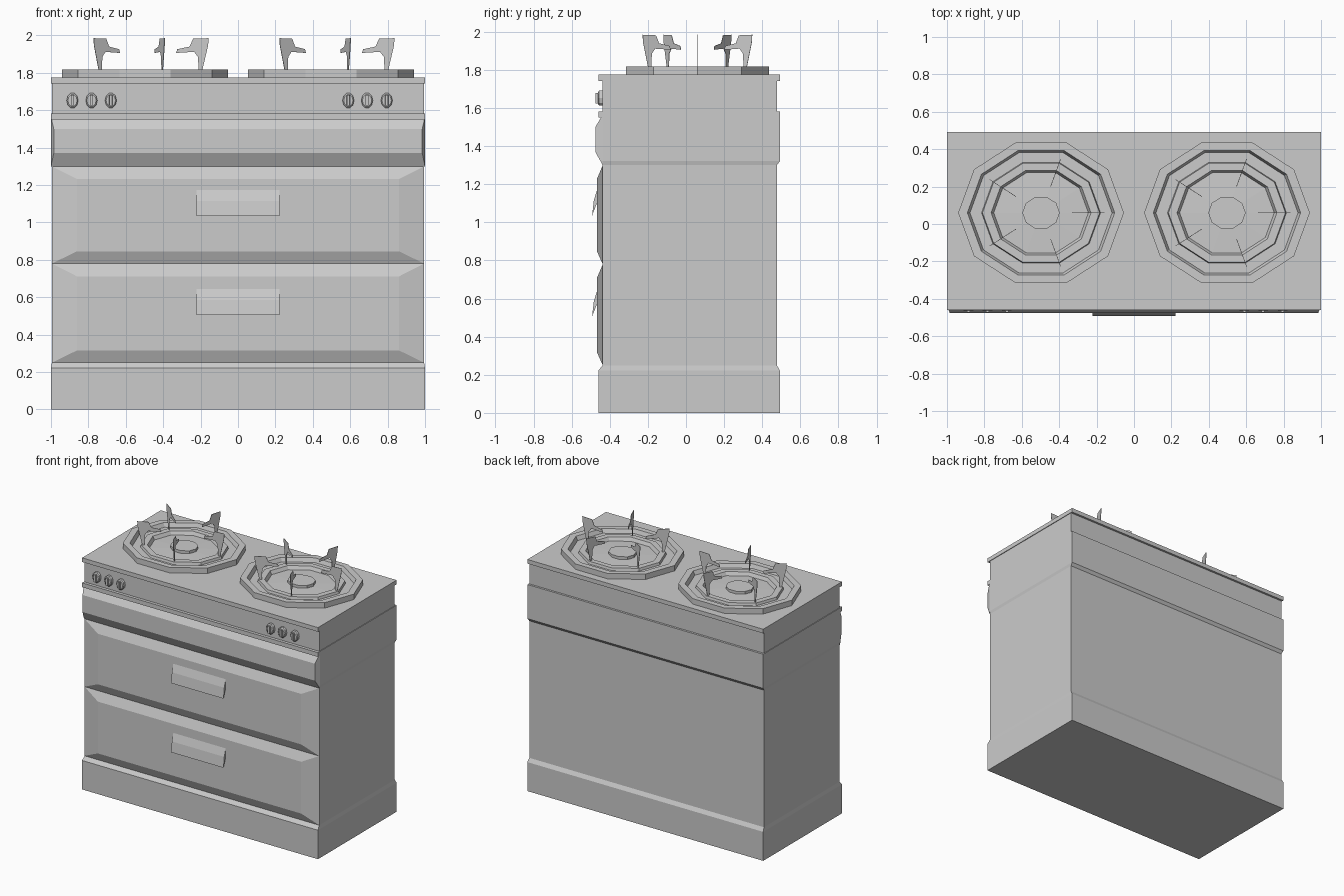
import bpy, math
from mathutils import Matrix, Vector

if "Cube" in bpy.data.objects:
    bpy.data.objects.remove(bpy.data.objects["Cube"])


def make(name, verts, faces):
    me = bpy.data.meshes.new(name)
    me.from_pydata(verts, [], faces)
    me.update()
    ob = bpy.data.objects.new(name, me)
    bpy.context.collection.objects.link(ob)
    return ob


def loft(name, rings, caps=(True, True)):
    """Bridge equal-length rings of points into a flat-shaded skin."""
    n = len(rings[0])
    verts = [p for r in rings for p in r]
    faces = [(k * n + i, k * n + (i + 1) % n, (k + 1) * n + (i + 1) % n, (k + 1) * n + i)
             for k in range(len(rings) - 1) for i in range(n)]
    if caps[0]:
        faces.append(tuple(reversed(range(n))))
    if caps[1]:
        faces.append(tuple(range((len(rings) - 1) * n, len(rings) * n)))
    return make(name, verts, faces)


def level(z, x, front, back):
    return [(-x, front, z), (x, front, z), (x, back, z), (-x, back, z)]


def front_rect(x, z0, z1, y):
    return [(-x, y, z0), (x, y, z0), (x, y, z1), (-x, y, z1)]


# Cabinet: plinth, body, upper band, ledge, control panel and worktop
XI, FI, BI = 0.995, -0.437, 0.477
XO, FO, BO = 1.0, -0.46, 0.493
loft("cabinet", [
    level(0, XO, FO, BO), level(0.222, XO, FO, BO), level(0.25, XI, FI, BI),
    level(1.30, XI, FI, BI), level(1.322, XO, FI, BO), level(1.55, XO, FI, BO),
    level(1.55, XO, FO, BO), level(1.583, XO, FO, BO), level(1.583, XI, FI, BI),
    level(1.743, XI, FI, BI), level(1.743, XO, FO, BO), level(1.775, XO, FO, BO)])

# Bulged band across the front
loft("front_band", [front_rect(1.0, 1.30, 1.565, -0.437),
                    front_rect(0.985, 1.37, 1.50, -0.476)])

# Raised drawer fronts with hooked handles
for label, z0, z1, hz in (("lower", 0.25, 0.78, 0.505), ("upper", 0.78, 1.30, 1.035)):
    loft(label + "_drawer", [front_rect(0.995, z0, z1, -0.437),
                             front_rect(0.862, z0 + 0.065, z1 - 0.068, -0.466)])
    profile = [(-0.464, hz + 0.145), (-0.484, hz + 0.08), (-0.493, hz), (-0.464, hz + 0.075)]
    loft(label + "_handle", [[(x, y, z) for y, z in profile] for x in (-0.222, 0.222)])

# Control knobs
for i, x in enumerate((-0.885, -0.783, -0.68, 0.59, 0.69, 0.795)):
    rings = [[(x + 0.031 * s * math.cos(a), y, 1.652 + 0.041 * s * math.sin(a))
              for a in (math.tau * k / 10 for k in range(10))]
             for s, y in ((1, -0.43), (1, -0.456), (0.8, -0.462))]
    loft(f"knob_{i}", rings)
    # grip ridge
    loft(f"knob_grip_{i}", [[(x + sx * w, y, 1.652 + sz * 0.028) for sx, sz in
                             ((-1, -1), (1, -1), (1, 1), (-1, 1))]
                            for w, y in ((0.010, -0.455), (0.007, -0.474))])

# Burners: ten-sided dish and five radial pan supports
DISH = [(0.443, 1.772), (0.443, 1.817), (0.394, 1.817), (0.380, 1.787), (0.318, 1.787),
        (0.313, 1.806), (0.267, 1.806), (0.253, 1.780), (0.100, 1.785), (0.100, 1.806)]
PRONG = [(0.287, 1.80), (0.303, 1.80), (0.337, 1.945), (0.340, 1.985), (0.257, 1.982),
         (0.238, 1.94), (0.172, 1.926), (0.166, 1.906), (0.262, 1.912), (0.283, 1.885)]
CY, SQUASH = 0.06, 0.89
for side, cx in (("left", -0.497), ("right", 0.497)):
    loft(side + "_burner", [[(cx + r * math.cos(a), CY + SQUASH * r * math.sin(a), z)
                             for a in (math.tau * k / 10 for k in range(10))]
                            for r, z in DISH], (False, True))
    for k in range(5):
        place = (Matrix.Translation((cx, CY, 0)) @ Matrix.Diagonal((1, SQUASH, 1, 1))
                 @ Matrix.Rotation(math.tau * k / 5, 4, 'Z'))
        loft(f"{side}_pan_support_{k}",
             [[place @ Vector((r, t, z)) for r, z in PRONG] for t in (0.0015, -0.0015)])
